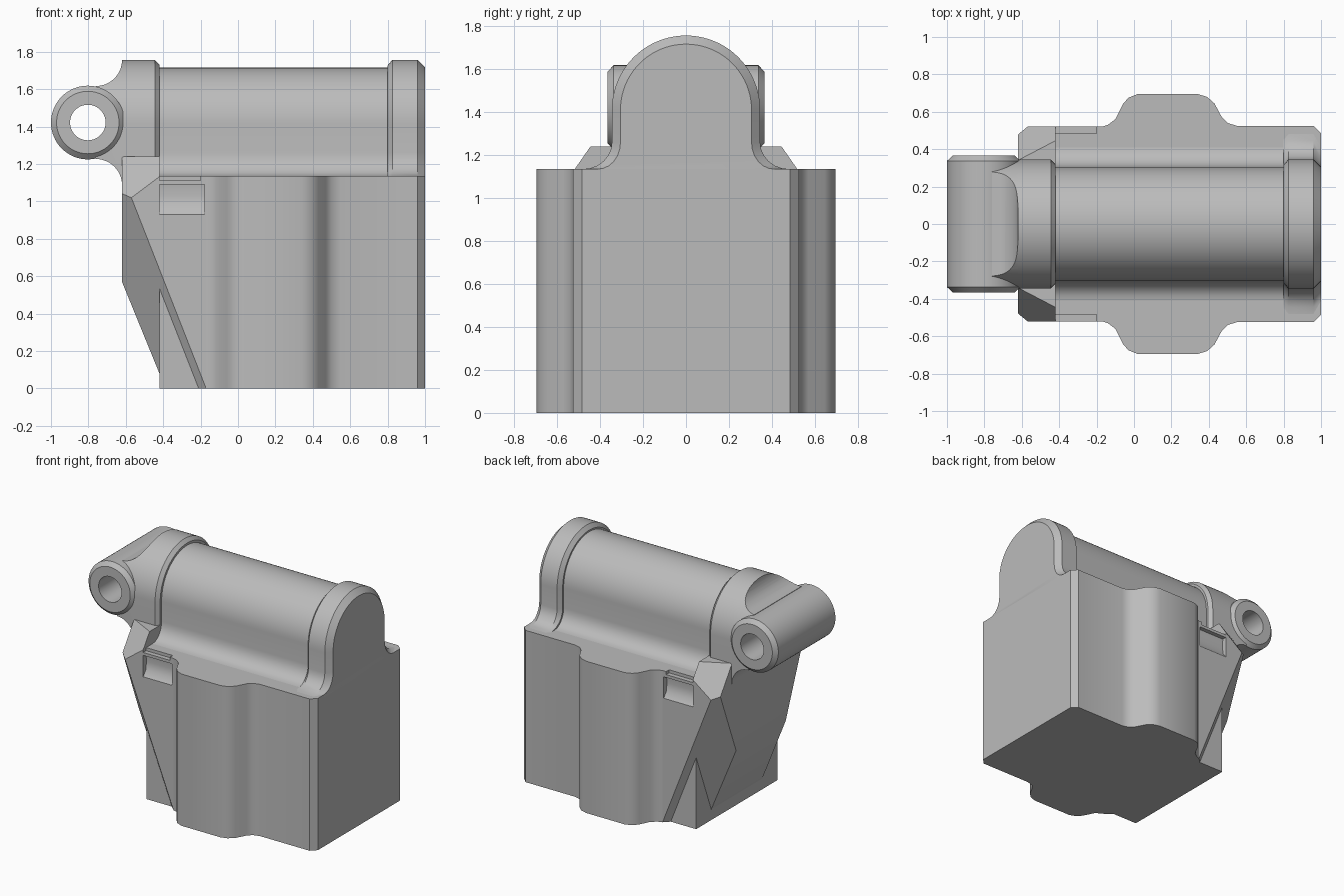
import bpy, bmesh
from math import sin, cos, pi, radians
from mathutils import Vector

if "Cube" in bpy.data.objects:
    bpy.data.objects.remove(bpy.data.objects["Cube"])

grey = bpy.data.materials.new("plain_grey")
grey.use_nodes = True
grey.diffuse_color = (0.5, 0.5, 0.5, 1)
grey.node_tree.nodes["Principled BSDF"].inputs["Base Color"].default_value = (0.5, 0.5, 0.5, 1)

DECK = 1.135     # top of the main block
AXIS = 1.412     # height of the barrel axis
COLLAR = 0.345   # collar radius
LUG_X, LUG_Z = -0.803, 1.422


def finish(bm, name):
    bmesh.ops.recalc_face_normals(bm, faces=bm.faces[:])
    mesh = bpy.data.meshes.new(name)
    bm.to_mesh(mesh)
    bm.free()
    mesh.materials.append(grey)
    ob = bpy.data.objects.new(name, mesh)
    bpy.context.collection.objects.link(ob)
    return ob


def loft(name, rings, caps=True):
    """Skin matching rings of points; without caps the last ring joins the first."""
    bm = bmesh.new()
    rows = [[bm.verts.new(p) for p in ring] for ring in rings]
    n = len(rows[0])
    pairs = list(zip(rows, rows[1:]))
    if caps:
        bm.faces.new(rows[0])
        bm.faces.new(rows[-1])
    else:
        pairs.append((rows[-1], rows[0]))
    for a, b in pairs:
        for i in range(n):
            j = (i + 1) % n
            bm.faces.new((a[i], a[j], b[j], b[i]))
    return finish(bm, name)


def clipped_block(name, lo, hi, planes):
    """Box with everything on the positive side of each plane removed."""
    bm = bmesh.new()
    bmesh.ops.create_cube(bm, size=1)
    for v in bm.verts:
        v.co = [lo[k] if v.co[k] < 0 else hi[k] for k in range(3)]
    for co, no in planes:
        geom = bm.verts[:] + bm.edges[:] + bm.faces[:]
        cut = bmesh.ops.bisect_plane(bm, geom=geom, plane_co=co, plane_no=no, clear_outer=True)
        rim = [e for e in cut["geom_cut"] if isinstance(e, bmesh.types.BMEdge)]
        if rim:
            bmesh.ops.holes_fill(bm, edges=[e for e in bm.edges if e.is_boundary], sides=0)
    return finish(bm, name)


def boolean(ob, tool, mode):
    mod = ob.modifiers.new("cut", "BOOLEAN")
    mod.operation, mod.object, mod.solver = mode, tool, "EXACT"
    bpy.context.view_layer.objects.active = ob
    bpy.ops.object.modifier_apply(modifier=mod.name)
    bpy.data.objects.remove(tool)


def arch(x, r, foot, base=DECK):
    """Round-topped section at x, with concave feet spreading to the given half width."""
    half = [(foot, base - 0.02)]
    for i in range(7):
        t = i / 6 * pi / 2
        half.append((r + (foot - r) * (1 - sin(t)), base + 0.125 * (1 - cos(t))))
    top = [(r * cos(i * pi / 40), AXIS + r * sin(i * pi / 40)) for i in range(41)]
    pts = half + top + [(-y, z) for y, z in reversed(half)]
    return [(x, y, z) for y, z in pts]


# Main block with a rounded bulge on each side
side = [(-0.42, 0.48), (-0.17, 0.48), (-0.17, 0.52), (-0.14, 0.53), (-0.1, 0.56),
        (-0.06, 0.64), (-0.03, 0.675), (0.02, 0.695), (0.34, 0.695), (0.39, 0.68),
        (0.43, 0.645), (0.47, 0.57), (0.5, 0.54), (0.55, 0.525), (0.96, 0.525), (1, 0.485)]
plan = side + [(x, -y) for x, y in reversed(side)]
loft("main_block", [[(x, y, z) for x, y in plan] for z in (0, DECK)])

# Tapered end: sloped underside, slanted corners and sloping shoulders
planes = [((-0.62, 0, 0.57), (-0.49, 0, -0.2))]
for s in (1, -1):
    planes.append(((-0.57, s * 0.52, 1.02), (-1, s, -0.392)))
    planes.append(((-0.62, s * 0.48, 1.04), (-0.36, s * 0.69, 0.48)))
clipped_block("tapered_end", (-0.62, -0.52, 0), (-0.42, 0.52, 1.24), planes)
plates = clipped_block("side_plates", (-0.42, -0.52, 0), (-0.15, 0.52, DECK), planes[1:])

# Recess and lowered lip near the top of each side plate
for s in (1, -1):
    recess = [(0.6, 1.09), (0.487, 1.09), (0.481, 1.03), (0.49, 0.97), (0.52, 0.93), (0.6, 0.93)]
    boolean(plates, loft("recess_cutter", [[(x, s * y, z) for y, z in recess]
                                           for x in (-0.43, -0.18)]), "DIFFERENCE")
    lip = [(0.6, 1.2), (0.485, 1.2), (0.485, 1.112), (0.6, 1.112)]
    boolean(plates, loft("lip_cutter", [[(x, s * y, z) for y, z in lip]
                                        for x in (-0.43, -0.2)]), "DIFFERENCE")

# Barrel and its two end collars
loft("barrel", [arch(x, 0.303, 0.41) for x in (-0.5, 0.9)])
loft("right_collar", [arch(0.8, 0.315, 0.45), arch(0.825, COLLAR, 0.48),
                      arch(0.96, COLLAR, 0.48), arch(1, 0.305, 0.41)])
loft("left_collar", [arch(-0.62, COLLAR, COLLAR, 1.05), arch(-0.445, COLLAR, COLLAR, 1.05),
                     arch(-0.42, 0.32, 0.32, 1.05)])

# Filleted web joining the left collar to the lug
R = 0.14
web_pts = [(-0.6, 1.757)]
web_pts += [(-0.76 + R * cos(a), 1.757 + R * sin(a))
            for a in [-i * pi / 24 for i in range(13)]]
web_pts += [(LUG_X + 0.15 * cos(a), LUG_Z + 0.15 * sin(a))
            for a in [radians(75 - 15 * i) for i in range(11)]]
web_pts += [(-0.76 + R * cos(a), 1.087 + R * sin(a))
            for a in [pi / 2 - i * pi / 24 for i in range(13)]]
web_pts += [(-0.6, 1.087)]
web = loft("lug_web", [[(x, y, z) for x, z in web_pts] for y in (-0.5, 0.5)])
boolean(web, loft("web_trim", [arch(x, COLLAR, COLLAR, 1.0) for x in (-0.9, -0.59)]), "INTERSECT")

# Lug: chamfered sleeve with a through hole
sleeve = [(0.095, -0.365), (0.167, -0.365), (0.197, -0.337),
          (0.197, 0.337), (0.167, 0.365), (0.095, 0.365)]
loft("lug", [[(LUG_X + r * cos(a), y, LUG_Z + r * sin(a)) for r, y in sleeve]
             for a in [i * pi / 32 for i in range(64)]], caps=False)

# Smooth curved surfaces, keep edges crisp
for ob in bpy.context.scene.objects:
    ob.select_set(ob.type == "MESH")
bpy.ops.object.shade_smooth_by_angle(angle=radians(30))
